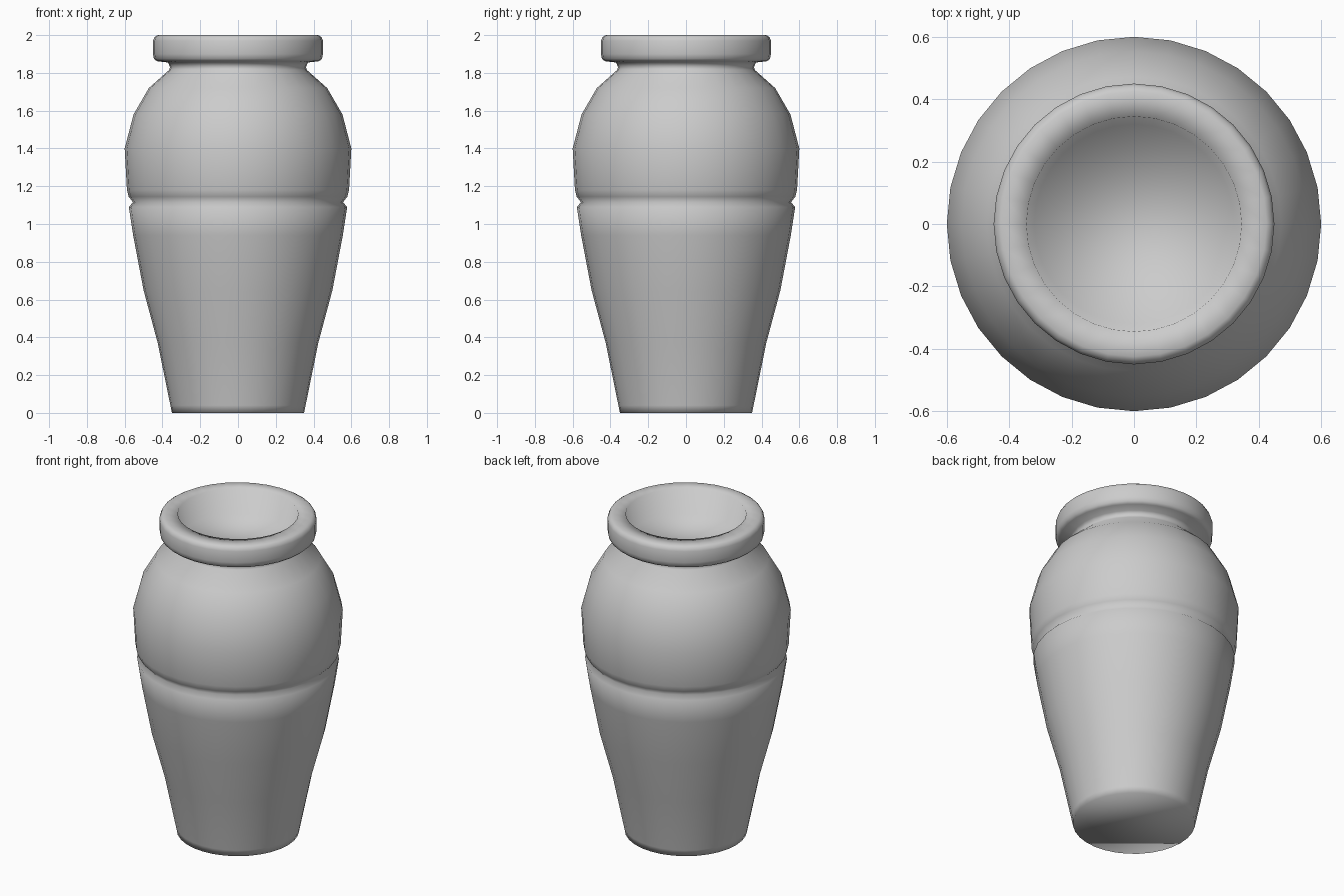
import bpy, bmesh, math

if "Cube" in bpy.data.objects:
    bpy.data.objects.remove(bpy.data.objects["Cube"])

SIDES = 32

# profile of the jar (radius, height), from foot to inside of the neck
profile = [
    (0.35, 0.0), (0.358, 0.04), (0.425, 0.37), (0.50, 0.65), (0.555, 0.94),
    (0.578, 1.09), (0.556, 1.115), (0.579, 1.145), (0.588, 1.18),        # groove
    (0.598, 1.40), (0.553, 1.58), (0.472, 1.72), (0.365, 1.815),          # shoulder
    (0.36, 1.83), (0.37, 1.855), (0.43, 1.862), (0.445, 1.875),           # neck
    (0.45, 1.90), (0.45, 1.97), (0.442, 1.99), (0.425, 2.0),              # lip
    (0.345, 2.0), (0.32, 1.85),                                           # mouth
]
profile[9] = (0.60, 1.40)


def lathe(name, points, sides):
    bm = bmesh.new()
    rings = []
    for r, z in points:
        rings.append([bm.verts.new((r * math.cos(2 * math.pi * i / sides),
                                    r * math.sin(2 * math.pi * i / sides), z))
                      for i in range(sides)])
    for a, b in zip(rings, rings[1:]):
        for i in range(sides):
            j = (i + 1) % sides
            bm.faces.new((a[i], a[j], b[j], b[i]))
    # flat base and shallow floor of the mouth
    bm.faces.new(rings[0][::-1])
    bm.faces.new(rings[-1])
    for f in bm.faces:
        f.smooth = True
    mesh = bpy.data.meshes.new(name)
    bm.to_mesh(mesh)
    bm.free()
    obj = bpy.data.objects.new(name, mesh)
    bpy.context.collection.objects.link(obj)
    return obj


lathe("jar", profile, SIDES)
